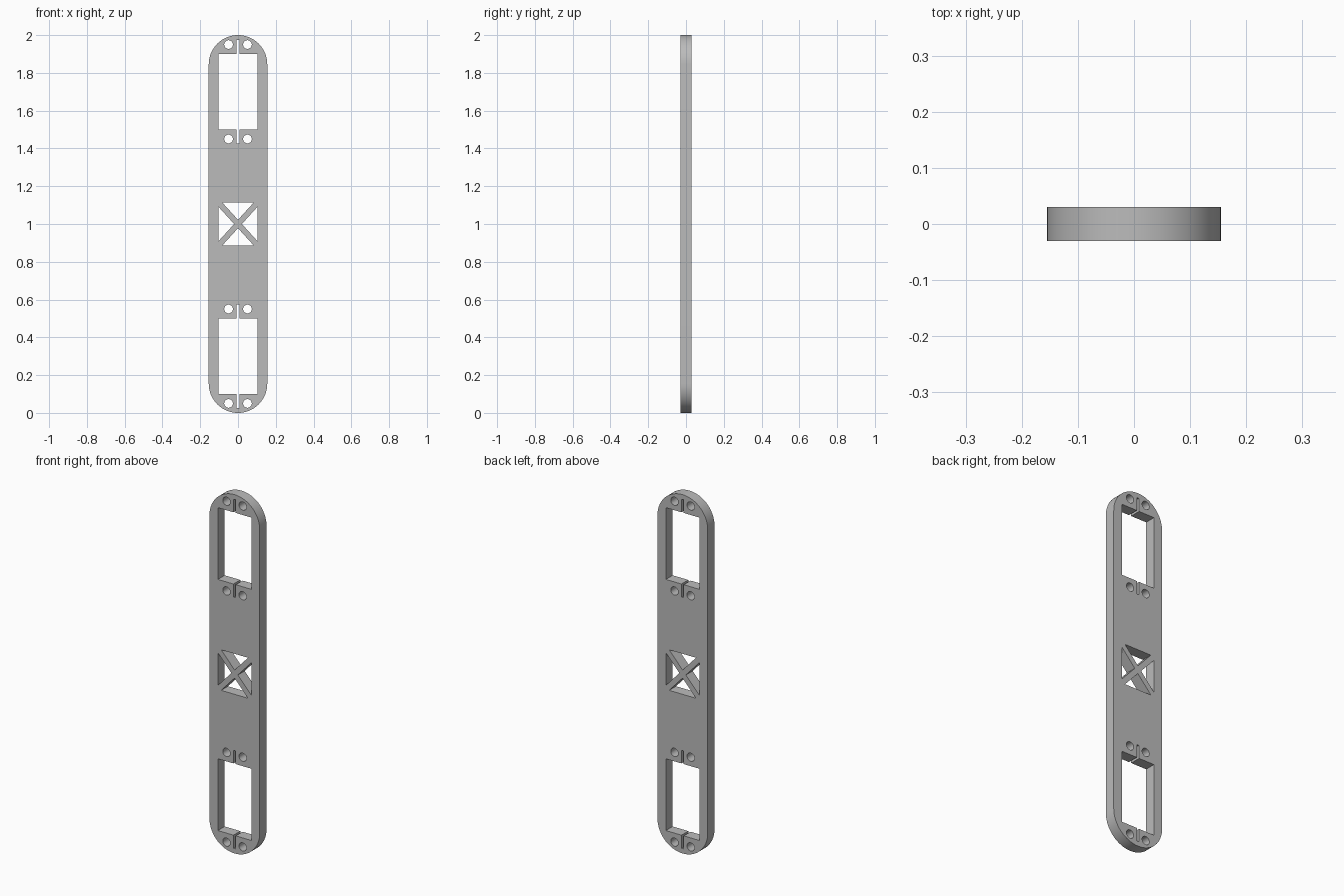
import bpy
from math import sin, cos, pi, hypot

cube = bpy.data.objects.get("Cube")
if cube:
    bpy.data.objects.remove(cube)

HALF_W, HALF_T = 0.155, 0.03
curve = bpy.data.curves.new("frame_profile", 'CURVE')
curve.dimensions = '2D'
curve.fill_mode = 'BOTH'
curve.extrude = HALF_T


def loop(points):
    """Add one closed straight-sided outline to the profile."""
    spline = curve.splines.new('POLY')
    spline.points.add(len(points) - 1)
    for p, (x, z) in zip(spline.points, points):
        p.co = (x, z, 0, 1)
    spline.use_cyclic_u = True


def arc(cx, cz, r, start, end, n):
    return [(cx + r * cos(start + (end - start) * i / n),
             cz + r * sin(start + (end - start) * i / n)) for i in range(n + 1)]


# Outer plate with semicircular ends
loop(arc(0, 2 - HALF_W, HALF_W, 0, pi, 32) + arc(0, HALF_W, HALF_W, pi, 2 * pi, 32))

# Servo windows with a narrow slot at each end, and screw holes
win_x, win_z, slot_x, slot_z = 0.103, 0.2, 0.007, 0.273
for zc in (0.3, 1.7):
    quarter = [(win_x, win_z), (slot_x, win_z), (slot_x, slot_z)]
    top = quarter + [(-x, z) for x, z in reversed(quarter)]
    loop([(x, zc + z) for x, z in top] + [(-x, zc - z) for x, z in top])
    for sx in (-1, 1):
        for sz in (-1, 1):
            loop(arc(sx * 0.05, zc + sz * 0.25, 0.023, 0, 2 * pi, 32)[:-1])

# Four triangular openings that leave the central cross brace
hx, hz, strut = 0.103, 0.113, 0.015
dx, dz = strut * hypot(hx, hz) / hz, strut * hypot(hx, hz) / hx
for s in (-1, 1):
    loop([(0, 1 + s * dz), (hx - dx, 1 + s * hz), (dx - hx, 1 + s * hz)])
    loop([(s * dx, 1), (s * hx, 1 + hz - dz), (s * hx, 1 - hz + dz)])

# Turn the upright profile into a solid mesh
profile = bpy.data.objects.new("frame_profile", curve)
bpy.context.scene.collection.objects.link(profile)
bpy.context.view_layer.update()
mesh = bpy.data.meshes.new_from_object(
    profile.evaluated_get(bpy.context.evaluated_depsgraph_get()))
bpy.data.objects.remove(profile)
for v in mesh.vertices:
    x, z, y = v.co
    v.co = (x, -y, z)
mesh.name = "mounting_plate"
plate = bpy.data.objects.new("mounting_plate", mesh)
bpy.context.scene.collection.objects.link(plate)

# Plain grey plastic
grey = bpy.data.materials.new("grey_plastic")
grey.use_nodes = True
color = (0.5, 0.5, 0.5, 1)
grey.diffuse_color = color
grey.node_tree.nodes["Principled BSDF"].inputs["Base Color"].default_value = color
mesh.materials.clear()
mesh.materials.append(grey)

# Join the caps to the walls, then smooth only the curved walls
bpy.ops.object.select_all(action='DESELECT')
plate.select_set(True)
bpy.context.view_layer.objects.active = plate
bpy.ops.object.mode_set(mode='EDIT')
bpy.ops.mesh.select_all(action='SELECT')
bpy.ops.mesh.remove_doubles(threshold=0.0001)
bpy.ops.mesh.normals_make_consistent(inside=False)
bpy.ops.object.mode_set(mode='OBJECT')
bpy.ops.object.shade_smooth_by_angle(angle=pi / 6)
